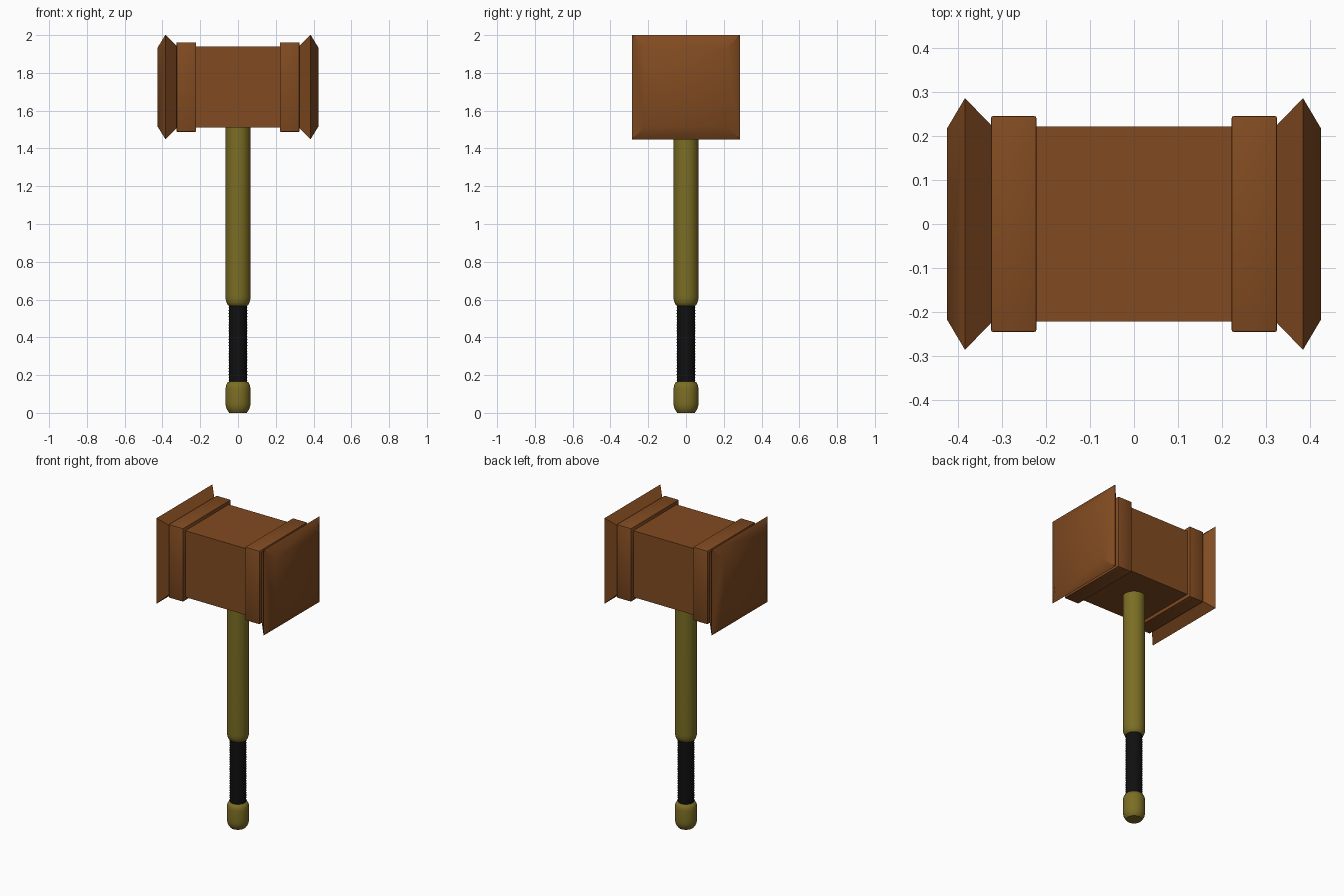
import bpy, bmesh
from math import sin, cos, pi, radians

if "Cube" in bpy.data.objects:
    bpy.data.objects.remove(bpy.data.objects["Cube"])

ZC, ZK = 1.725, 0.968   # head centre height, height/depth ratio


def material(name, rgb):
    m = bpy.data.materials.new(name)
    m.diffuse_color = (*rgb, 1)
    m.use_nodes = True
    m.node_tree.nodes["Principled BSDF"].inputs["Base Color"].default_value = m.diffuse_color
    return m


BROWN = material("brown_wood", (0.22, 0.07, 0.015))
OLIVE = material("olive_shaft", (0.20, 0.155, 0.018))
BLACK = material("black_grip", (0.005, 0.005, 0.005))


def loft(name, rings, mat, bevel=0.0, angle=32):
    """Skin a list of equal-length point rings and cap both ends."""
    bm = bmesh.new()
    loops = [[bm.verts.new(p) for p in ring] for ring in rings]
    n = len(loops[0])
    for a, b in zip(loops, loops[1:]):
        for i in range(n):
            j = (i + 1) % n
            bm.faces.new((a[i], a[j], b[j], b[i]))
    bm.faces.new(loops[0][::-1])
    bm.faces.new(loops[-1])
    if bevel:
        bmesh.ops.bevel(bm, geom=bm.edges[:], offset=bevel, segments=2,
                        profile=0.5, affect='EDGES')
    bmesh.ops.recalc_face_normals(bm, faces=bm.faces)
    me = bpy.data.meshes.new(name)
    bm.to_mesh(me)
    bm.free()
    me.materials.append(mat)
    ob = bpy.data.objects.new(name, me)
    bpy.context.collection.objects.link(ob)
    bpy.ops.object.select_all(action='DESELECT')
    ob.select_set(True)
    bpy.context.view_layer.objects.active = ob
    bpy.ops.object.shade_smooth_by_angle(angle=radians(angle))
    return ob


def square_part(name, profile, bevel=0.0):
    """Rectangular cross-sections along x from (x, half depth) pairs."""
    rings = [[(x, sy * h, ZC + sz * h * ZK)
              for sy, sz in ((-1, -1), (1, -1), (1, 1), (-1, 1))]
             for x, h in profile]
    return loft(name, rings, BROWN, bevel)


def round_part(name, profile, mat, n=32, angle=50):
    """Circular cross-sections along z from (z, radius) pairs."""
    rings = [[(r * cos(2 * pi * i / n), r * sin(2 * pi * i / n), z)
              for i in range(n)] for z, r in profile]
    return loft(name, rings, mat, 0, angle)


# Hammer head block
square_part("head_core", [(-0.33, 0.222), (0.33, 0.222)])

# Bands and flared striking faces on both ends
for side, s in (("left", -1), ("right", 1)):
    square_part(side + "_band", [(s * 0.222, 0.245), (s * 0.325, 0.245)], 0.004)
    square_part(side + "_striking_face",
                [(s * 0.325, 0.225), (s * 0.384, 0.286), (s * 0.425, 0.217)])

# Shaft with rounded lower end
round_part("shaft", [(0.567, 0.048), (0.57, 0.054), (0.585, 0.061),
                     (0.6, 0.065), (0.62, 0.066), (1.55, 0.066)], OLIVE)

# Finely ridged grip
ridges = 28
z0, z1 = 0.15, 0.58
round_part("grip", [(z0 + (z1 - z0) * i / (2 * ridges), 0.0495 if i % 2 else 0.0475)
                    for i in range(2 * ridges + 1)], BLACK)

# Pommel
round_part("pommel", [(0.0, 0.046), (0.008, 0.052), (0.02, 0.060), (0.04, 0.065),
                      (0.055, 0.066), (0.13, 0.066), (0.145, 0.063),
                      (0.163, 0.054), (0.165, 0.048)], OLIVE)
